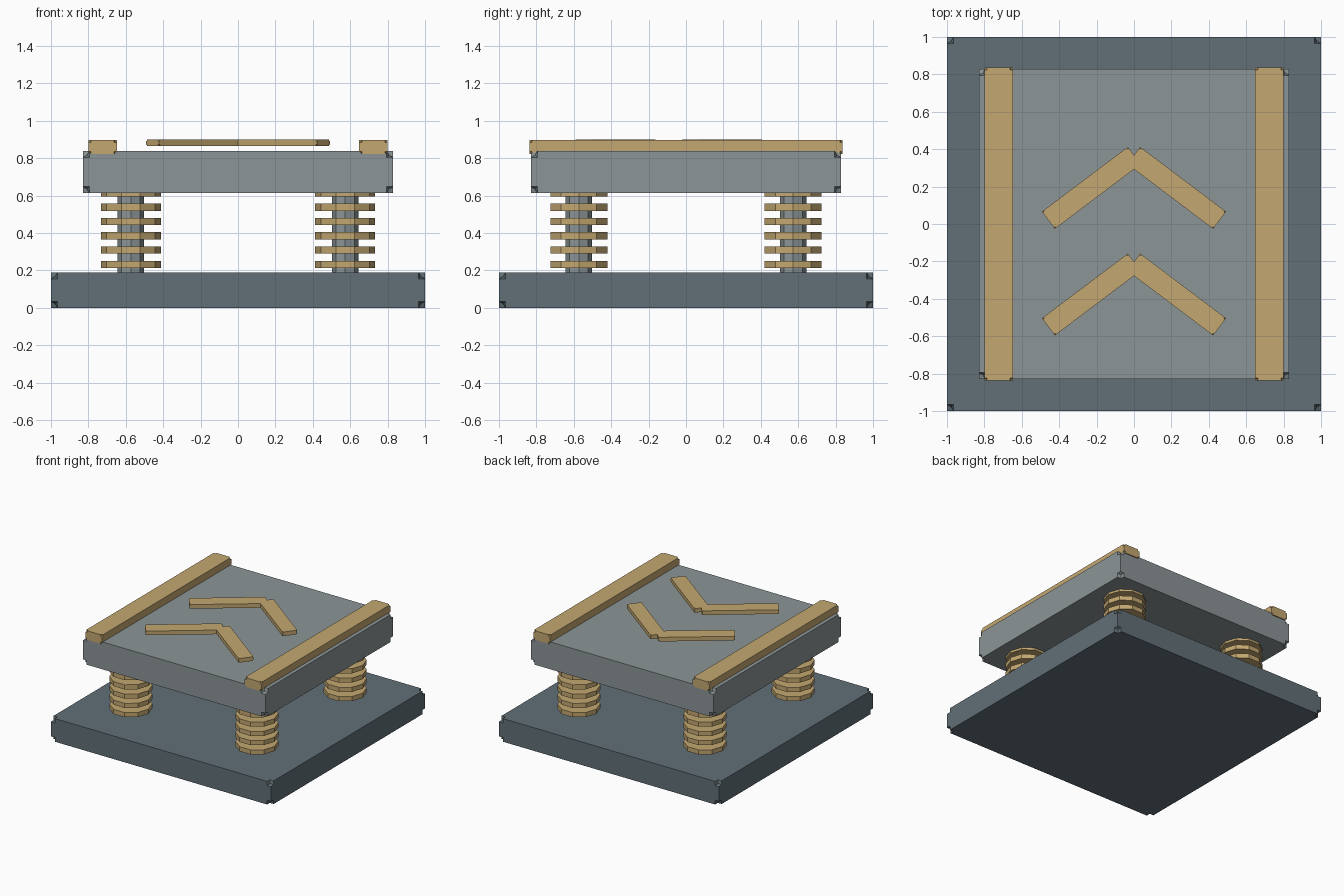
import bpy, bmesh
from math import radians
from mathutils import Matrix

if "Cube" in bpy.data.objects:
    bpy.data.objects.remove(bpy.data.objects["Cube"])


def material(name, rgb):
    m = bpy.data.materials.new(name)
    m.diffuse_color = (*rgb, 1)
    m.use_nodes = True
    m.node_tree.nodes["Principled BSDF"].inputs["Base Color"].default_value = m.diffuse_color
    return m


DARK = material("dark_slate", (0.12, 0.16, 0.185))
GREY = material("light_slate", (0.26, 0.30, 0.31))
GOLD = material("brass", (0.55, 0.39, 0.165))


def finish(bm, name, mat):
    bmesh.ops.recalc_face_normals(bm, faces=bm.faces)
    me = bpy.data.meshes.new(name)
    bm.to_mesh(me)
    bm.free()
    me.materials.append(mat)
    ob = bpy.data.objects.new(name, me)
    bpy.context.collection.objects.link(ob)
    return ob


def box(name, centre, size, notch, mat, turn=0):
    """Box with small notched corners, turned about z."""
    bm = bmesh.new()
    bmesh.ops.create_cube(bm, size=1, matrix=Matrix.Diagonal((*size, 1)))
    bmesh.ops.bevel(bm, geom=bm.verts[:], offset=notch, segments=2,
                    profile=0.0, affect='VERTICES')
    bm.transform(Matrix.Translation(centre) @ Matrix.Rotation(turn, 4, 'Z'))
    return finish(bm, name, mat)


def add_cylinder(bm, x, y, z, r, h, sides):
    bmesh.ops.create_cone(bm, cap_ends=True, segments=sides, radius1=r, radius2=r,
                          depth=h, matrix=Matrix.Translation((x, y, z))
                          @ Matrix.Rotation(radians(90), 4, 'Z'))


# Plates
box("base_plate", (0, 0, 0.095), (2, 2, 0.19), 0.035, DARK)
box("top_plate", (0, 0, 0.726), (1.66, 1.66, 0.225), 0.035, GREY)

# Four posts, each with a stack of spring rings
for y, depth in ((-0.573, "front"), (0.573, "back")):
    for x, side in ((-0.573, "left"), (0.573, "right")):
        bm = bmesh.new()
        add_cylinder(bm, x, y, 0.41, 0.07, 0.48, 8)
        finish(bm, f"{depth}_{side}_post", GREY)
        bm = bmesh.new()
        for i in range(6):
            add_cylinder(bm, x, y, 0.233 + i * 0.0762, 0.16, 0.038, 10)
        finish(bm, f"{depth}_{side}_spring", GOLD)

# Side rails and chevron arms on the top plate
for s, side in ((-1, "left"), (1, "right")):
    box(f"{side}_rail", (s * 0.724, 0, 0.86), (0.152, 1.676, 0.075), 0.014, GOLD)
    for y, row in ((0.193, "back"), (-0.377, "front")):
        box(f"{row}_chevron_{side}_arm", (s * 0.228, y, 0.882),
            (0.575, 0.115, 0.034), 0.008, GOLD, -s * radians(37))
